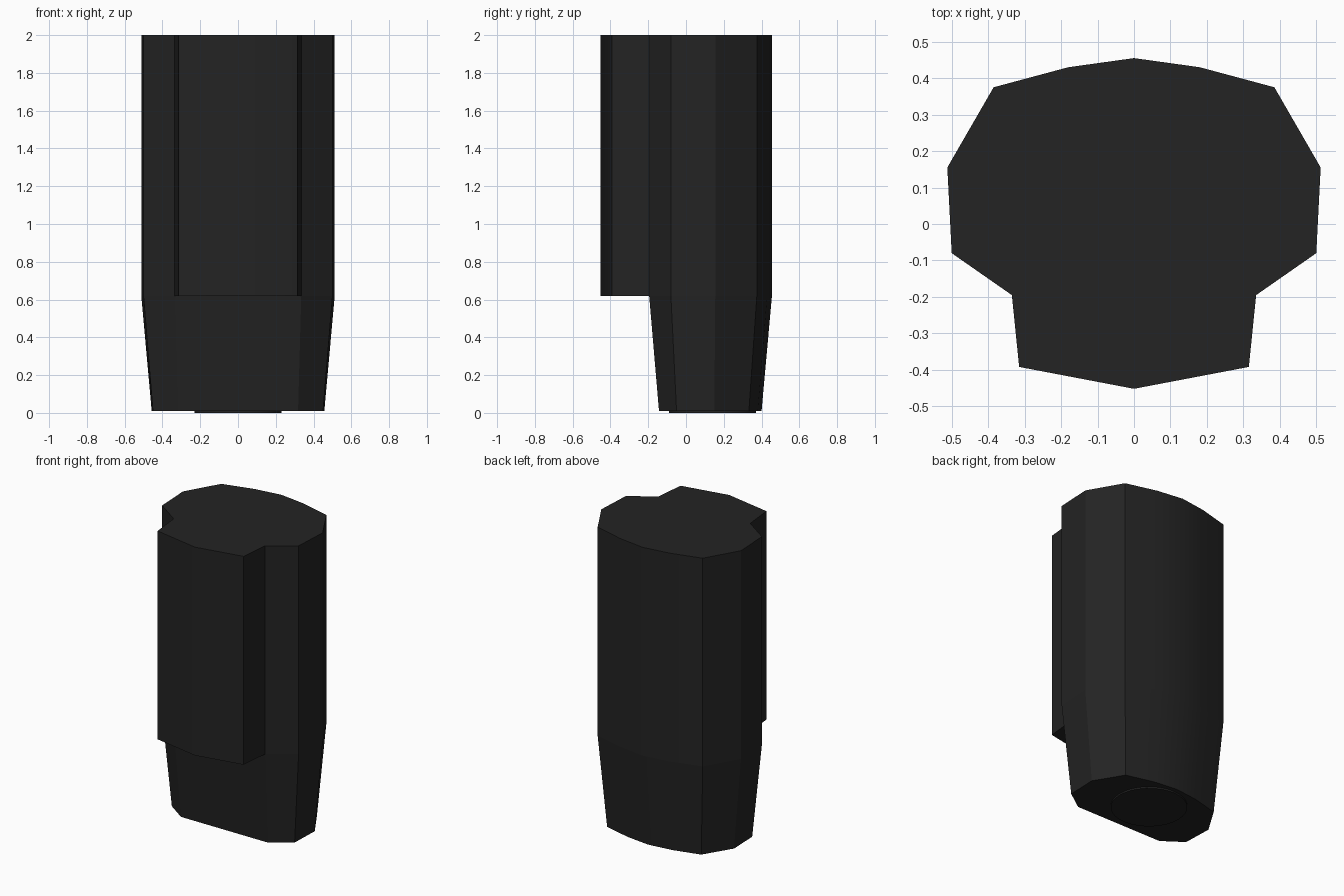
import bpy
import bmesh
import math

cube = bpy.data.objects.get("Cube")
if cube:
    bpy.data.objects.remove(cube, do_unlink=True)

# Single dark plastic colour
dark = bpy.data.materials.new("dark_plastic")
dark.use_nodes = True
colour = (0.017, 0.017, 0.017, 1)
dark.diffuse_color = colour
bsdf = dark.node_tree.nodes["Principled BSDF"]
bsdf.inputs["Base Color"].default_value = colour
bsdf.inputs["Roughness"].default_value = 0.6


def mirrored(half):
    """Close a half outline (back to front) with its mirror image."""
    return half + [(-x, y) for x, y in reversed(half) if x > 0]


def loft(name, low, high, z_low, z_high):
    """Capped solid between two outlines with equal point counts."""
    bm = bmesh.new()
    a = [bm.verts.new((x, y, z_low)) for x, y in low]
    b = [bm.verts.new((x, y, z_high)) for x, y in high]
    n = len(a)
    for i in range(n):
        j = (i + 1) % n
        bm.faces.new((a[i], a[j], b[j], b[i]))
    bm.faces.new(a)
    bm.faces.new(b)
    bmesh.ops.recalc_face_normals(bm, faces=bm.faces)
    mesh = bpy.data.meshes.new(name)
    bm.to_mesh(mesh)
    bm.free()
    mesh.materials.append(dark)
    obj = bpy.data.objects.new(name, mesh)
    bpy.context.collection.objects.link(obj)
    bpy.ops.object.select_all(action="DESELECT")
    obj.select_set(True)
    bpy.context.view_layer.objects.active = obj
    bpy.ops.object.shade_smooth_by_angle(angle=math.radians(25))
    return obj


# Shared rounded back and sides, plus the forward ridge
grip = [(0, .455), (.18, .43), (.385, .375), (.512, .155), (.5, -.08), (.335, -.195)]
ridge = [(.315, -.392), (0, -.452)]
tip = [(0, .4), (.165, .38), (.345, .333), (.457, .15), (.45, -.05), (.318, -.143)]

# Upper body, tapered base and round end plate
loft("upper_body", mirrored(grip + ridge), mirrored(grip + ridge), 0.62, 2.0)
loft("tapered_base", mirrored(tip), mirrored(grip), 0.01, 0.62)
disc = [(0.23 * math.cos(math.tau * i / 32), 0.14 + 0.23 * math.sin(math.tau * i / 32))
        for i in range(32)]
loft("end_plate", disc, disc, 0.0, 0.012)
